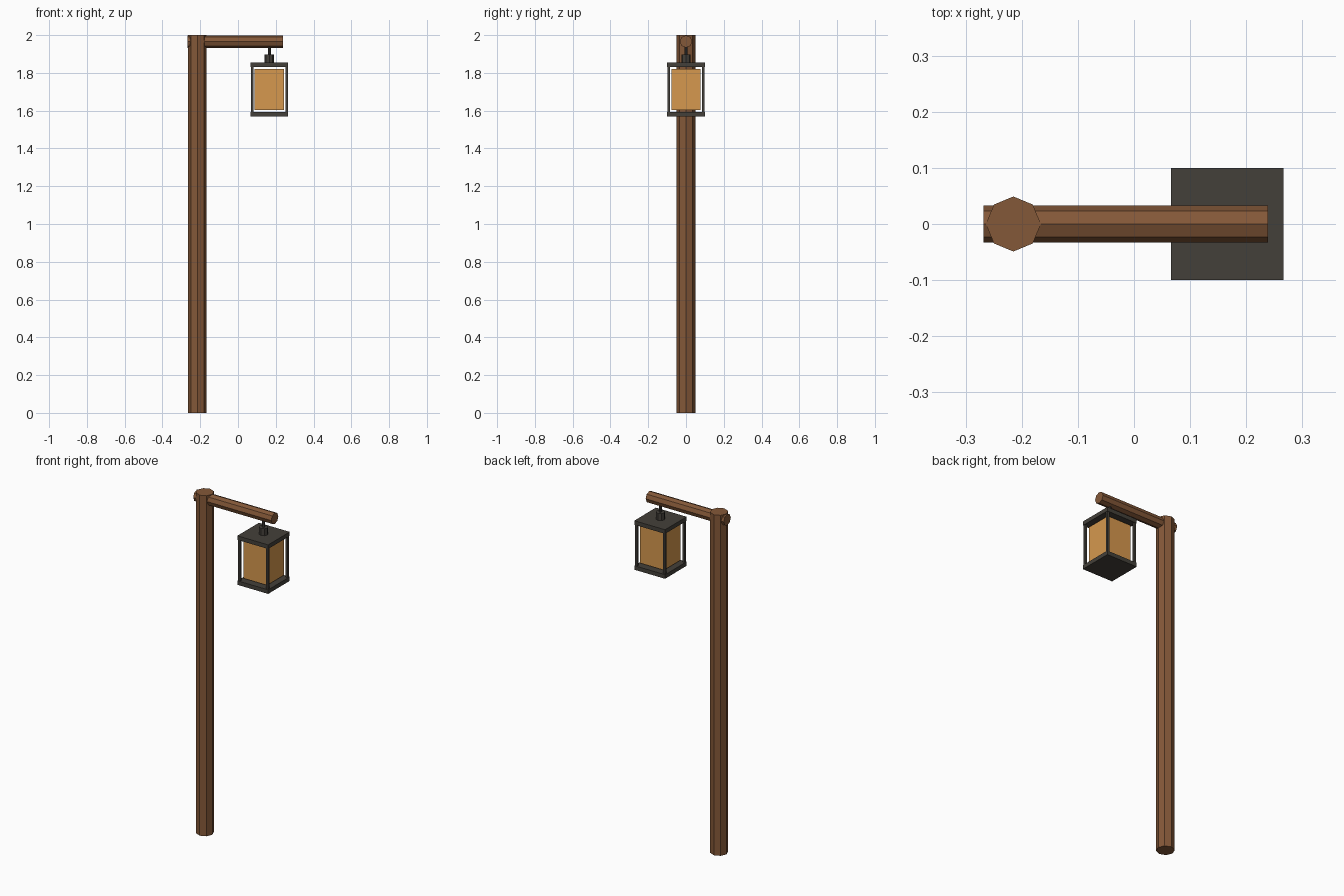
import bpy, math
from mathutils import Vector

if "Cube" in bpy.data.objects:
    bpy.data.objects.remove(bpy.data.objects["Cube"])


def material(name, srgb):
    m = bpy.data.materials.new(name)
    lin = [((c / 255 + 0.055) / 1.055) ** 2.4 for c in srgb]
    m.diffuse_color = (*lin, 1)
    m.use_nodes = True
    m.node_tree.nodes["Principled BSDF"].inputs["Base Color"].default_value = m.diffuse_color
    return m


WOOD = material("brown wood", (132, 88, 56))
METAL = material("dark iron", (68, 64, 58))
GLOW = material("amber glass", (214, 152, 78))


def box(name, center, size, mat):
    bpy.ops.mesh.primitive_cube_add(size=1, location=center)
    o = bpy.context.object
    o.name = name
    o.scale = size
    o.data.materials.append(mat)
    return o


def rod(name, start, end, radius, mat, sides=8):
    a, b = Vector(start), Vector(end)
    bpy.ops.mesh.primitive_cylinder_add(vertices=sides, radius=radius, depth=(b - a).length,
                                        location=(a + b) / 2)
    o = bpy.context.object
    o.name = name
    if abs((b - a).x) > 0.01:
        o.rotation_euler = (0, math.pi / 2, 0)
    o.data.materials.append(mat)
    return o


LX = 0.166  # lantern centre

# Wooden post and crossarm
rod("post", (-0.215, 0, 0), (-0.215, 0, 2.0), 0.049, WOOD)
rod("crossarm", (-0.268, 0, 1.966), (0.239, 0, 1.966), 0.033, WOOD)

# Hanger
rod("hanger_rod", (LX, 0, 1.88), (LX, 0, 1.96), 0.008, METAL)
rod("hanger_collar", (LX, 0, 1.85), (LX, 0, 1.897), 0.025, METAL)

# Lantern frame
box("lantern_roof", (LX, 0, 1.844), (0.2, 0.2, 0.024), METAL)
box("lantern_base", (LX, 0, 1.58), (0.2, 0.2, 0.024), METAL)
for i, (sx, sy) in enumerate([(-1, -1), (1, -1), (1, 1), (-1, 1)]):
    box(f"corner_bar_{i + 1}", (LX + sx * 0.091, sy * 0.091, 1.712), (0.013, 0.013, 0.25), METAL)

# Glowing glass block, clear of both plates
box("glass", (LX, 0, 1.712), (0.155, 0.155, 0.216), GLOW)
